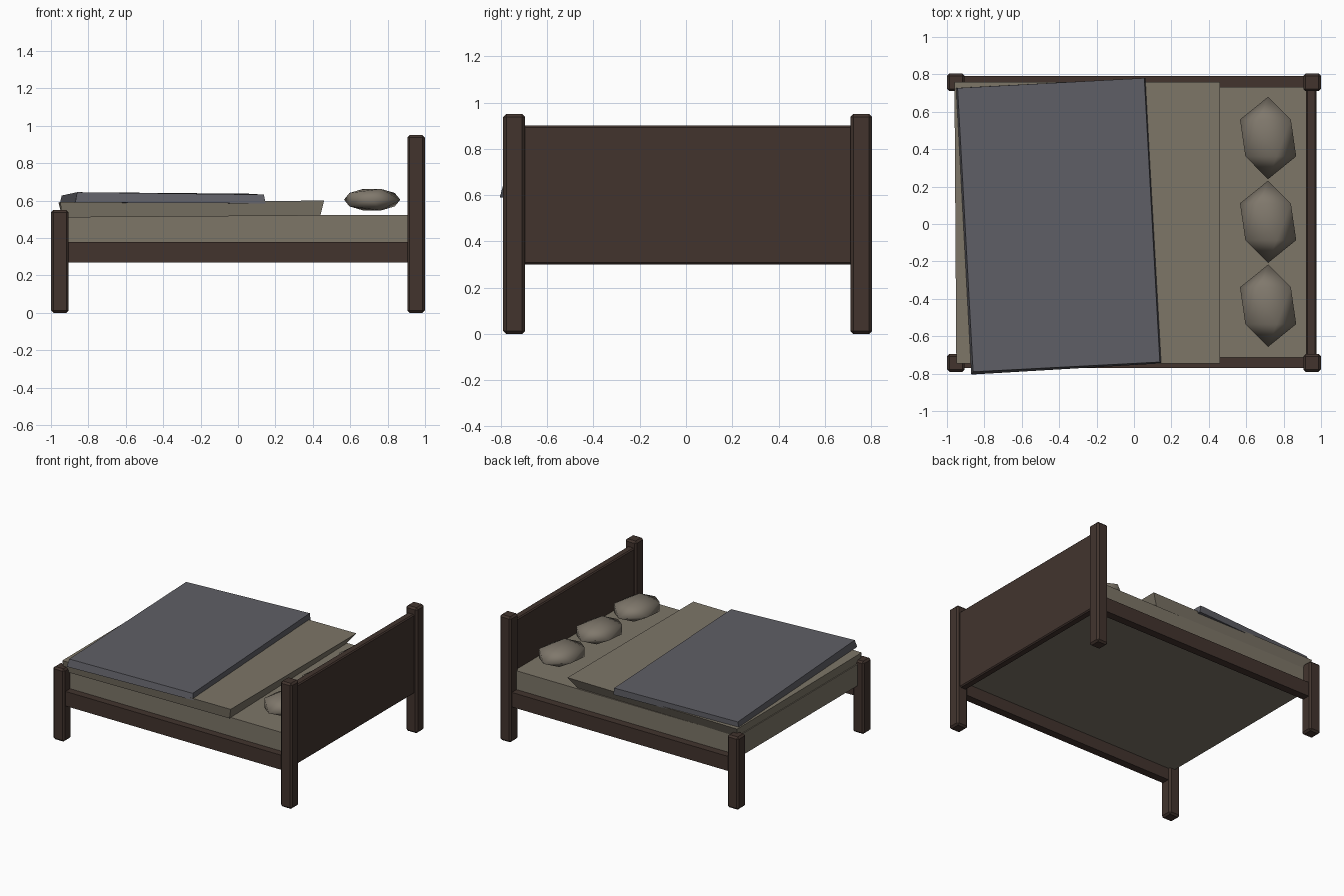
import bpy
import bmesh
from math import radians
from mathutils import Matrix

cube = bpy.data.objects.get("Cube")
if cube:
    bpy.data.objects.remove(cube, do_unlink=True)


def make_material(name, rgb):
    mat = bpy.data.materials.new(name)
    mat.use_nodes = True
    color = (*rgb, 1.0)
    mat.diffuse_color = color
    bsdf = mat.node_tree.nodes["Principled BSDF"]
    bsdf.inputs["Base Color"].default_value = color
    bsdf.inputs["Roughness"].default_value = 0.8
    return mat


wood = make_material("dark_wood", (0.054, 0.034, 0.027))
linen = make_material("beige_linen", (0.205, 0.180, 0.137))
pillow_cloth = make_material("pillow_cloth", (0.215, 0.188, 0.150))
blue_wool = make_material("grey_blue_wool", (0.114, 0.114, 0.132))


def finish(name, bm, mat, smooth=False):
    bmesh.ops.recalc_face_normals(bm, faces=bm.faces)
    mesh = bpy.data.meshes.new(name)
    for face in bm.faces:
        face.smooth = smooth
    bm.to_mesh(mesh)
    bm.free()
    mesh.materials.append(mat)
    obj = bpy.data.objects.new(name, mesh)
    bpy.context.collection.objects.link(obj)
    return obj


def box(name, xs, ys, zs, mat, bevel=0.0):
    """Box from its x, y and z ranges, with chamfered edges."""
    bm = bmesh.new()
    spans = (xs, ys, zs)
    size = [b - a for a, b in spans]
    centre = [(a + b) / 2 for a, b in spans]
    bmesh.ops.create_cube(
        bm, size=1, matrix=Matrix.Translation(centre) @ Matrix.Diagonal((*size, 1)))
    if bevel:
        bmesh.ops.bevel(bm, geom=bm.edges[:], offset=bevel, segments=1,
                        affect='EDGES')
    return finish(name, bm, mat)


def slab(name, top, bottom, mat):
    """Uneven cloth slab between two quads."""
    bm = bmesh.new()
    upper = [bm.verts.new(p) for p in top]
    lower = [bm.verts.new(p) for p in bottom]
    bm.faces.new(upper)
    bm.faces.new(lower[::-1])
    for i in range(4):
        j = (i + 1) % 4
        bm.faces.new((upper[i], lower[i], lower[j], upper[j]))
    return finish(name, bm, mat)


# Wooden frame: four posts, two side rails, headboard
for side, post_y, rail_y in (("left", (0.71, 0.805), (0.73, 0.79)),
                             ("right", (-0.79, -0.695), (-0.77, -0.71))):
    box(f"head_post_{side}", (0.905, 1.0), post_y, (0, 0.95), wood, 0.013)
    box(f"foot_post_{side}", (-1.0, -0.905), post_y, (0, 0.55), wood, 0.013)
    box(f"side_rail_{side}", (-0.94, 0.94), rail_y, (0.27, 0.38), wood)
box("headboard", (0.92, 0.977), (-0.72, 0.74), (0.30, 0.90), wood, 0.008)

# Mattress
box("mattress", (-0.95, 0.925), (-0.715, 0.733), (0.36, 0.522), linen)

# Folded sheet with sloping edges
slab("folded_sheet",
     [(-0.95, -0.745, 0.592), (0.46, -0.745, 0.60),
      (0.46, 0.76, 0.60), (-0.96, 0.76, 0.59)],
     [(-0.94, -0.735, 0.51), (0.44, -0.73, 0.52),
      (0.40, 0.72, 0.52), (-0.94, 0.73, 0.51)], linen)

# Top blanket lying slightly askew
slab("top_blanket",
     [(-0.86, -0.79, 0.645), (0.138, -0.738, 0.632),
      (0.055, 0.78, 0.637), (-0.943, 0.727, 0.627)],
     [(-0.87, -0.805, 0.59), (0.148, -0.745, 0.585),
      (0.062, 0.78, 0.585), (-0.952, 0.727, 0.585)], blue_wool)

# Three faceted pillows
for name, y in (("pillow_left", 0.46), ("pillow_middle", 0.012),
                ("pillow_right", -0.437)):
    bm = bmesh.new()
    bmesh.ops.create_icosphere(
        bm, subdivisions=1, radius=1,
        matrix=Matrix.Translation((0.717, y, 0.605))
        @ Matrix.Diagonal((0.168, 0.22, 0.068, 1))
        @ Matrix.Rotation(radians(90), 4, 'X'))
    finish(name, bm, pillow_cloth, smooth=True)
